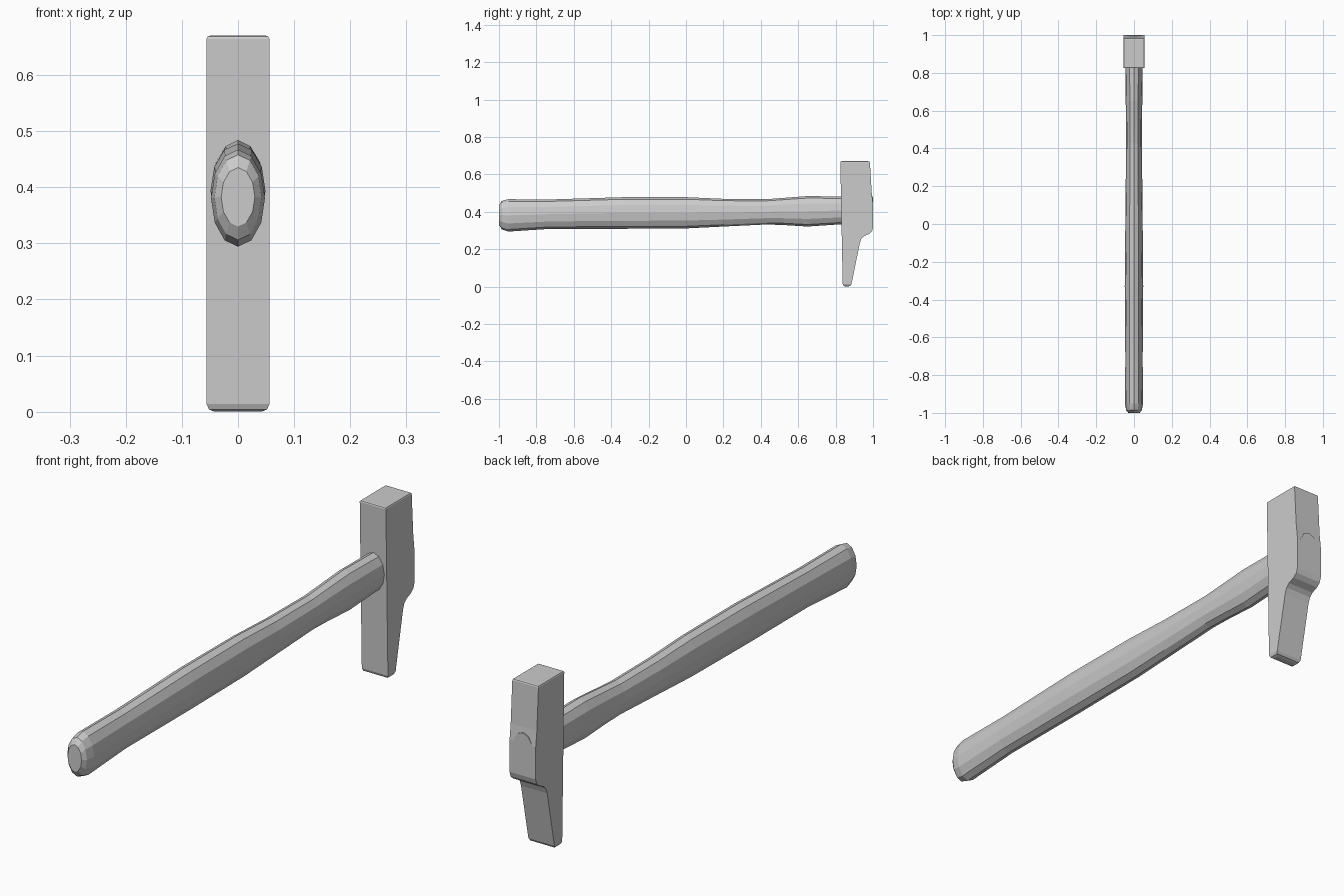
import bpy, bmesh, math

if "Cube" in bpy.data.objects:
    bpy.data.objects.remove(bpy.data.objects["Cube"])

def finish(bm, name):
    bmesh.ops.recalc_face_normals(bm, faces=bm.faces)
    me = bpy.data.meshes.new(name)
    bm.to_mesh(me)
    bm.free()
    ob = bpy.data.objects.new(name, me)
    bpy.context.collection.objects.link(ob)
    return ob

# Hammer head: side profile (y, z) extruded across x
profile = [(0.825, 0.67), (0.983, 0.67), (0.993, 0.50), (1.0, 0.44), (1.0, 0.315),
           (0.994, 0.295), (0.978, 0.281), (0.952, 0.27), (0.938, 0.257), (0.93, 0.235),
           (0.882, 0.0), (0.838, 0.0)]
W = 0.056
bm = bmesh.new()
face = bm.faces.new([bm.verts.new((-W, y, z)) for y, z in profile])
ext = bmesh.ops.extrude_face_region(bm, geom=[face])
for v in ext["geom"]:
    if isinstance(v, bmesh.types.BMVert):
        v.co.x = W
# Soften the striking face and the peen tip
for level, size in ((0.67, 0.006), (0.0, 0.014)):
    rim = [e for e in bm.edges if all(abs(v.co.z - level) < 1e-4 for v in e.verts)]
    bmesh.ops.bevel(bm, geom=rim, offset=size, segments=2, profile=0.5, affect='EDGES')
finish(bm, "hammer_head")

# Handle: twelve-sided oval rings (y, bottom z, top z, half width)
rings = [(-1.0, 0.33, 0.435, 0.03), (-0.985, 0.306, 0.458, 0.042),
         (-0.95, 0.294, 0.467, 0.048), (-0.72, 0.309, 0.466, 0.046),
         (-0.33, 0.309, 0.478, 0.049), (0.0, 0.311, 0.478, 0.046),
         (0.2, 0.321, 0.469, 0.044), (0.43, 0.332, 0.467, 0.042),
         (0.52, 0.329, 0.474, 0.042), (0.65, 0.321, 0.484, 0.044),
         (0.83, 0.333, 0.481, 0.046), (1.0, 0.333, 0.481, 0.046)]
N = 12
bm = bmesh.new()
loops = []
for y, lo, hi, w in rings:
    loops.append([bm.verts.new((w * math.sin(2 * math.pi * i / N), y,
                                (lo + hi) / 2 + (hi - lo) / 2 * math.cos(2 * math.pi * i / N)))
                  for i in range(N)])
for a, b in zip(loops, loops[1:]):
    for i in range(N):
        j = (i + 1) % N
        bm.faces.new((a[i], a[j], b[j], b[i]))
bm.faces.new(loops[0])
bm.faces.new(loops[-1])
finish(bm, "handle")
